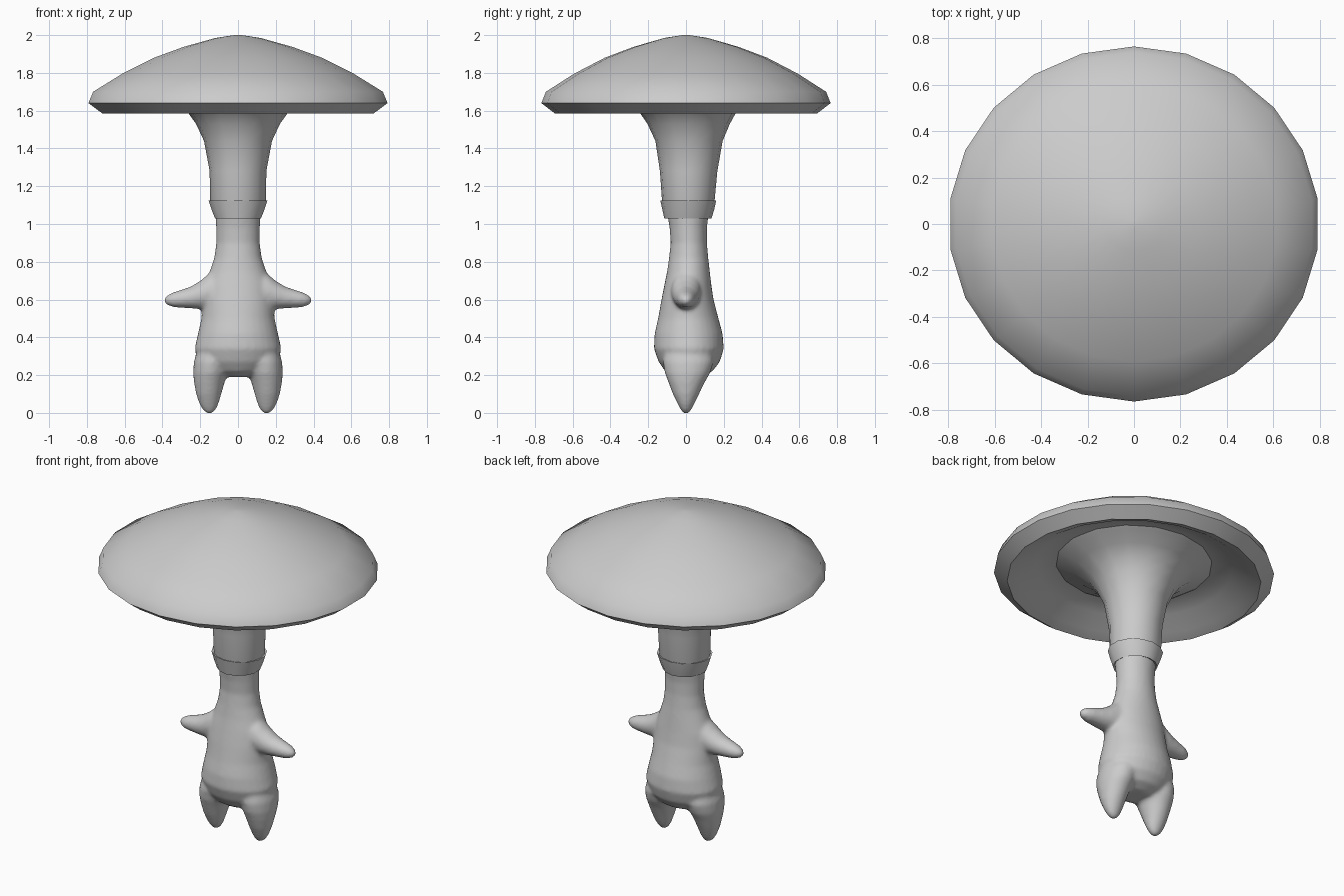
import bpy, bmesh, math
from mathutils import Vector


def loft(bm, rings, n, place, start=math.pi / 2):
    """Skin a stack of ellipses (height, centre u, centre v, radius u, radius v)."""
    loops, faces = [], []
    for h, cu, cv, ru, rv in rings:
        angles = [start + math.tau * i / n for i in range(n)]
        loops.append([bm.verts.new(place(cu + ru * math.cos(a), cv + rv * math.sin(a), h))
                      for a in angles])
    for a, b in zip(loops, loops[1:]):
        for i in range(n):
            j = (i + 1) % n
            faces.append(bm.faces.new((a[i], a[j], b[j], b[i])))
    faces.append(bm.faces.new(loops[0][::-1]))
    faces.append(bm.faces.new(loops[-1]))
    bmesh.ops.recalc_face_normals(bm, faces=faces)


def finish(name, bm, angle):
    mesh = bpy.data.meshes.new(name)
    bm.to_mesh(mesh)
    bm.free()
    ob = bpy.data.objects.new(name, mesh)
    bpy.context.collection.objects.link(ob)
    bpy.ops.object.select_all(action='DESELECT')
    ob.select_set(True)
    bpy.context.view_layer.objects.active = ob
    bpy.ops.object.shade_smooth_by_angle(angle=math.radians(angle))
    return ob


def upright(u, v, h):
    return Vector((u, v, h))


# Mushroom cap: domed top, thick rolled rim, hollow underside
cap_profile = [(0.02, 2.0), (0.12, 1.985), (0.29, 1.938), (0.45, 1.88), (0.62, 1.795),
               (0.775, 1.70), (0.80, 1.64), (0.725, 1.585), (0.66, 1.61),
               (0.56, 1.67), (0.46, 1.70), (0.30, 1.71)]
bm = bmesh.new()
loft(bm, [(z, 0, 0, r, r * 0.957) for r, z in cap_profile], 22, upright)
finish("mushroom_cap", bm, 50)

# Stalk flaring up into the underside of the cap
stalk = [(1.06, 0.0, 0.012, 0.13, 0.125), (1.11, 0.0, 0.012, 0.148, 0.138),
         (1.28, 0.0, 0.014, 0.150, 0.152), (1.44, 0.0, 0.016, 0.180, 0.178),
         (1.53, 0.0, 0.014, 0.222, 0.218), (1.59, 0.0, 0.010, 0.265, 0.255),
         (1.65, 0.0, 0.0, 0.34, 0.325), (1.69, 0.0, 0.0, 0.43, 0.41),
         (1.715, 0.0, 0.0, 0.47, 0.45)]
bm = bmesh.new()
loft(bm, stalk, 16, upright)
finish("stalk", bm, 60)

# Collar ring around the bottom of the stalk
collar = [(1.045, 0.0, 0.01, 0.10, 0.10), (1.03, 0.0, 0.01, 0.125, 0.125),
          (1.075, 0.0, 0.012, 0.143, 0.137), (1.125, 0.0, 0.012, 0.160, 0.148),
          (1.12, 0.0, 0.012, 0.14, 0.13)]
bm = bmesh.new()
loft(bm, collar, 14, upright)
finish("collar", bm, 40)

# Body: torso with neck, legs and arms fused into one soft skin
bm = bmesh.new()
torso = [(0.19, 0, 0.01, 0.09, 0.07), (0.22, 0, 0.015, 0.16, 0.125),
         (0.27, 0, 0.017, 0.21, 0.162), (0.34, 0, 0.015, 0.23, 0.185),
         (0.42, 0, 0.014, 0.212, 0.180), (0.50, 0, 0.012, 0.194, 0.160),
         (0.60, 0, 0.008, 0.188, 0.138), (0.68, 0, 0.010, 0.176, 0.124),
         (0.75, 0, 0.013, 0.150, 0.113), (0.82, 0, 0.014, 0.126, 0.104),
         (0.90, 0, 0.015, 0.115, 0.096), (0.98, 0, 0.012, 0.116, 0.099),
         (1.07, 0, 0.010, 0.120, 0.112)]
loft(bm, torso, 32, upright)
leg = [(-0.002, 0.150, 0, 0.015, 0.015), (0.015, 0.152, 0, 0.035, 0.028),
       (0.05, 0.154, 0, 0.052, 0.046), (0.10, 0.155, 0, 0.067, 0.070),
       (0.16, 0.152, 0.003, 0.081, 0.096), (0.21, 0.146, 0.008, 0.092, 0.120),
       (0.27, 0.136, 0.012, 0.098, 0.135), (0.35, 0.12, 0.012, 0.09, 0.12)]
arm = [(0.08, 0, 0.64, 0.085, 0.135), (0.16, 0, 0.638, 0.078, 0.095),
       (0.20, 0, 0.624, 0.072, 0.075), (0.25, 0, 0.611, 0.062, 0.058),
       (0.30, 0, 0.604, 0.052, 0.048), (0.345, 0, 0.599, 0.043, 0.039),
       (0.375, 0, 0.597, 0.028, 0.026), (0.390, 0, 0.596, 0.012, 0.012)]
for s in (1, -1):
    loft(bm, leg, 24, lambda u, v, h: Vector((s * u, v, h)))
    loft(bm, arm, 24, lambda u, v, h: Vector((s * h, u, v)))
body = finish("body", bm, 180)
fuse = body.modifiers.new("fuse", 'REMESH')
fuse.mode = 'VOXEL'
fuse.voxel_size = 0.011
fuse.use_smooth_shade = True
soften = body.modifiers.new("soften", 'SMOOTH')
soften.factor = 0.5
soften.iterations = 8
